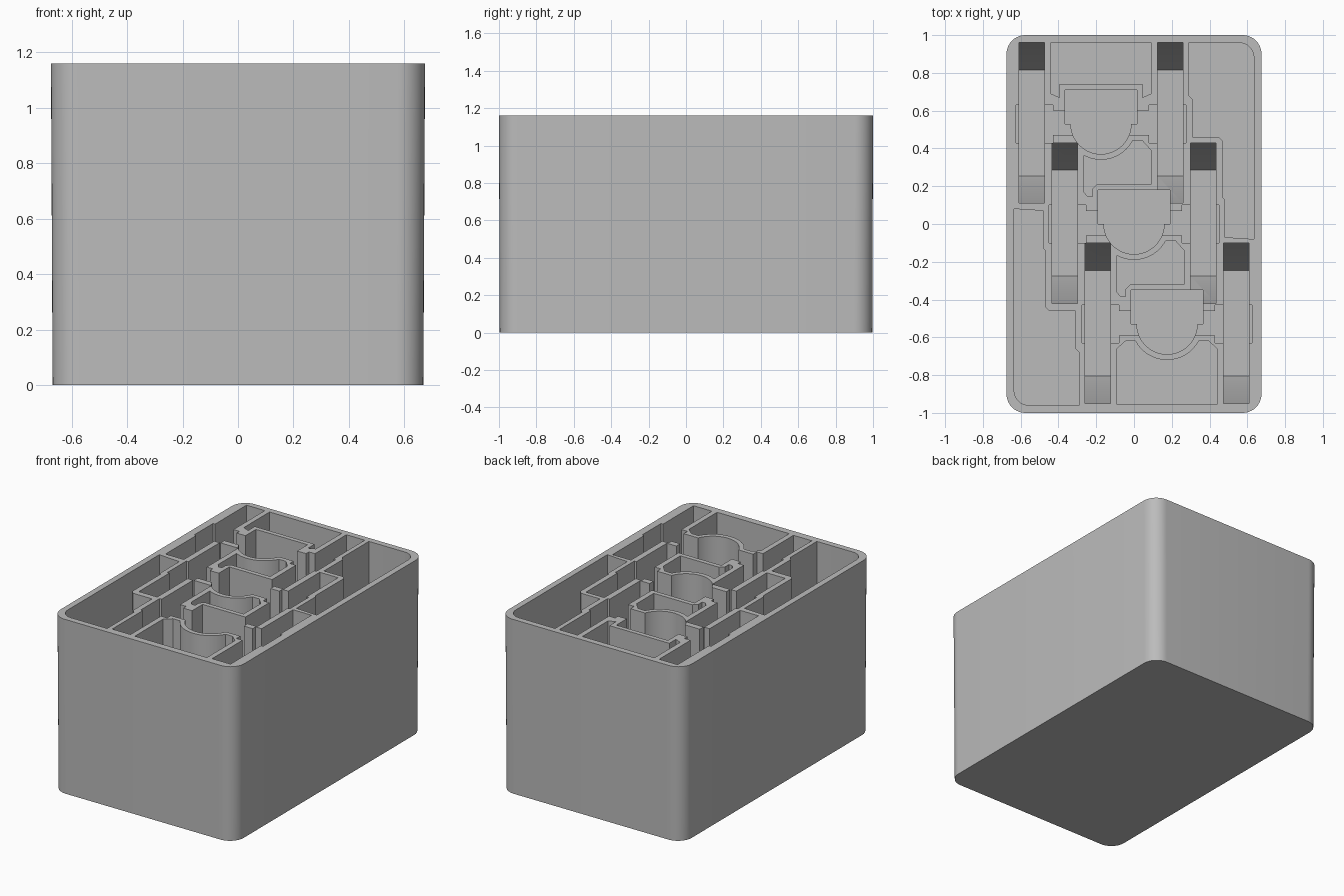
import bpy, bmesh
from math import radians, cos, sin

cube = bpy.data.objects.get("Cube")
if cube:
    bpy.data.objects.remove(cube, do_unlink=True)

HALF_X, HALF_Y, TOP = 0.675, 1.0, 1.16
FLOOR = 0.04       # thickness of the base
ABOVE = 1.3        # cutters end here, clear of the rim
PITCH = (0.175, -0.53)

grey = bpy.data.materials.new("plain grey")
grey.use_nodes = True
grey.diffuse_color = (0.5, 0.5, 0.5, 1)
grey.node_tree.nodes["Principled BSDF"].inputs["Base Color"].default_value = grey.diffuse_color


def arc(cx, cy, r, start, end, steps=16):
    angles = [radians(start + (end - start) * i / steps) for i in range(steps + 1)]
    return [(cx + r * cos(a), cy + r * sin(a)) for a in angles]


def loft(name, lower, upper):
    """Solid between two matching closed loops of 3D points."""
    bm = bmesh.new()
    a = [bm.verts.new(p) for p in lower]
    b = [bm.verts.new(p) for p in upper]
    bm.faces.new(a)
    bm.faces.new(b)
    n = len(a)
    for i in range(n):
        j = (i + 1) % n
        bm.faces.new((a[i], a[j], b[j], b[i]))
    bmesh.ops.recalc_face_normals(bm, faces=bm.faces)
    mesh = bpy.data.meshes.new(name)
    bm.to_mesh(mesh)
    bm.free()
    mesh.materials.append(grey)
    obj = bpy.data.objects.new(name, mesh)
    bpy.context.collection.objects.link(obj)
    return obj


def prism(name, outline, z0):
    return loft(name, [(x, y, z0) for x, y in outline],
                [(x, y, ABOVE) for x, y in outline])


def rounded_rect(hx, hy, r):
    pts = []
    for sx, sy, start in ((1, 1, 0), (-1, 1, 90), (-1, -1, 180), (1, -1, 270)):
        pts += arc(sx * (hx - r), sy * (hy - r), r, start, start + 90, 10)
    return pts


def shift(pts, dx, dy):
    return [(x + dx, y + dy) for x, y in pts]


# Outer body with a slight draft toward the base
base = rounded_rect(HALF_X - 0.006, HALF_Y - 0.004, 0.1)
rim = rounded_rect(HALF_X, HALF_Y, 0.1)
tray = loft("tray", [(x, y, 0) for x, y in base], [(x, y, TOP) for x, y in rim])
cutters = []

# Repeated slot: round-fronted well, cross slot and two long channels
well = [(-0.16, 0), (-0.19, 0), (-0.19, 0.18), (0.19, 0.18), (0.19, 0), (0.16, 0)]
well += arc(0, 0, 0.16, 0, -180, 24)[1:-1]
half_cross = [(0.255, -0.06), (0.255, -0.1), (0.45, -0.1),
              (0.45, 0.1), (0.255, 0.1), (0.255, 0.07)]
cross = half_cross + [(-x, y) for x, y in reversed(half_cross)]
RAMP, RISE = 0.145, 0.36
FRONT, BACK = -0.42, 0.43
channel = [(FRONT, ABOVE), (FRONT, FLOOR + RISE), (FRONT + RAMP, FLOOR),
           (BACK - RAMP, FLOOR), (BACK, FLOOR + RISE), (BACK, ABOVE)]

for k in (-1, 0, 1):
    dx, dy = k * PITCH[0], k * PITCH[1]
    cutters.append(prism("cross_cutter", shift(cross, dx, dy), 0.3))
    cutters.append(prism("well_cutter", shift(well, dx, dy), 0.12))
    for side in (-1, 1):
        x0, x1 = dx + side * 0.3, dx + side * 0.435
        cutters.append(loft("channel_cutter",
                            [(x0, y + dy, z) for y, z in channel],
                            [(x1, y + dy, z) for y, z in channel]))

# Corner voids, the second being the first turned half around
corner = [(0.29, 0.96)] + arc(0.555, 0.88, 0.08, 90, 0, 8)
corner += [(0.635, -0.08), (0.48, -0.07), (0.48, 0.13), (0.47, 0.14), (0.47, 0.44),
           (0.45, 0.46), (0.31, 0.46), (0.31, 0.66), (0.29, 0.68)]
cutters.append(prism("corner_void_cutter", corner, FLOOR))
cutters.append(prism("corner_void_cutter", [(-x, -y) for x, y in corner], FLOOR))

# Voids between neighbouring slots, following the round well fronts
between = arc(0, 0, 0.19, -118, -28) + [
    (0.22, -0.09), (0.265, -0.14), (0.265, -0.32), (-0.02, -0.32),
    (-0.045, -0.345), (-0.045, -0.385), (-0.07, -0.385), (-0.09, -0.36)]
for k in (-1, 0):
    cutters.append(prism("middle_void_cutter",
                         shift(between, k * PITCH[0], k * PITCH[1]), FLOOR))

# Back and front voids
back = [(-0.265, 0.43), (0.265, 0.43), (0.265, 0.16), (0.22, 0.14), (0.22, 0.21),
        (-0.22, 0.21), (-0.22, 0.14), (-0.265, 0.16)]
cutters.append(prism("back_void_cutter", shift(back, -PITCH[0], -PITCH[1]), FLOOR))
front = arc(0, 0, 0.19, -152, -28) + [
    (0.22, -0.09), (0.265, -0.13), (0.265, -0.425), (-0.265, -0.425),
    (-0.265, -0.13), (-0.22, -0.09)]
cutters.append(prism("front_void_cutter", shift(front, *PITCH), FLOOR))

# Cut every pocket, then discard the cutters
bpy.ops.object.select_all(action='DESELECT')
bpy.context.view_layer.objects.active = tray
tray.select_set(True)
for cutter in cutters:
    cutter.hide_render = True
    mod = tray.modifiers.new("pocket", 'BOOLEAN')
    mod.operation = 'DIFFERENCE'
    mod.solver = 'EXACT'
    mod.object = cutter
    bpy.ops.object.modifier_apply(modifier=mod.name)
    bpy.data.objects.remove(cutter, do_unlink=True)

bpy.ops.object.shade_smooth_by_angle(angle=radians(30))
